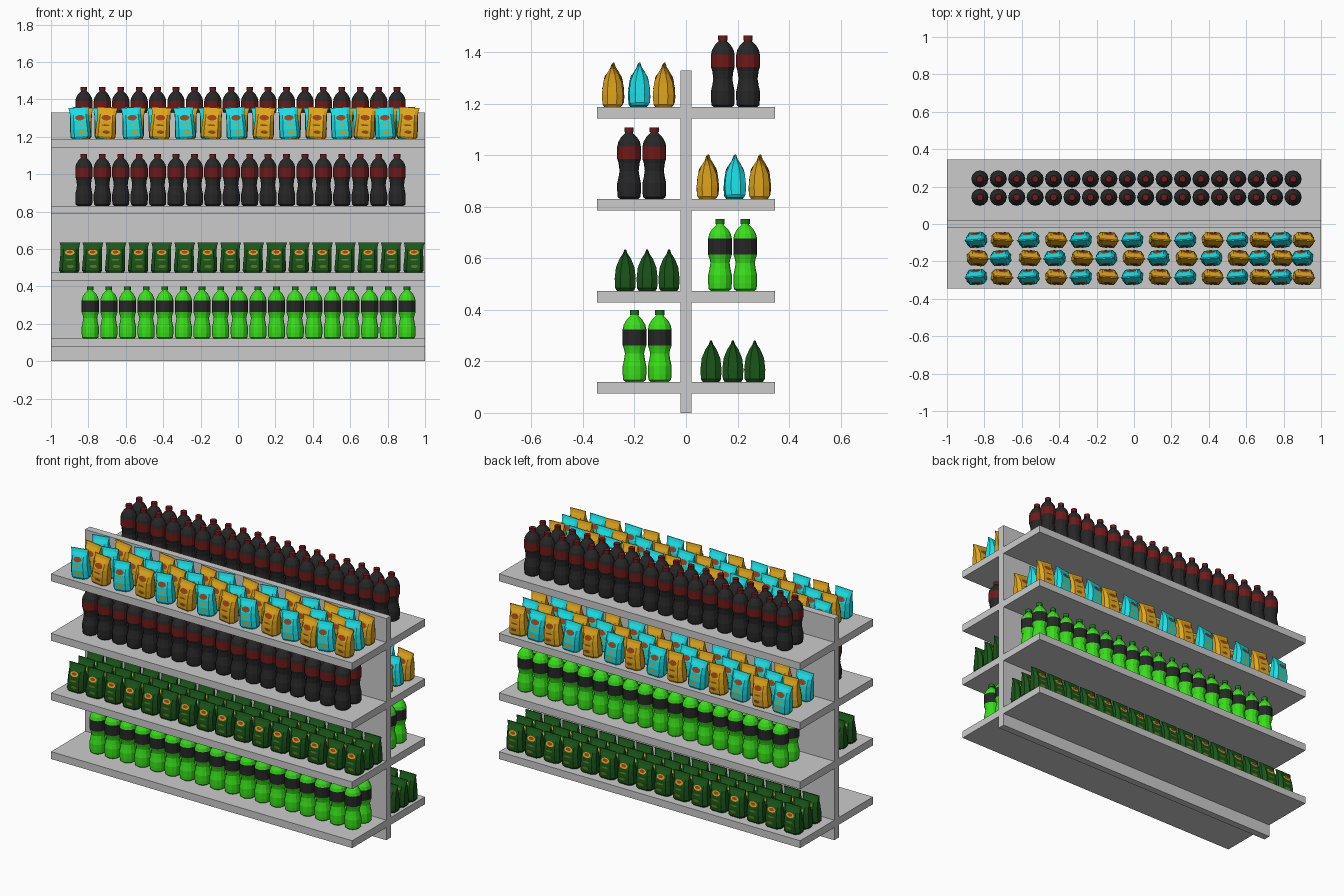
import bpy, bmesh, math

if "Cube" in bpy.data.objects:
    bpy.data.objects.remove(bpy.data.objects["Cube"])

def material(name, rgb):
    m = bpy.data.materials.new(name)
    m.diffuse_color = (*rgb, 1)
    m.use_nodes = True
    m.node_tree.nodes["Principled BSDF"].inputs["Base Color"].default_value = m.diffuse_color
    return m

def add(name, mesh, loc=(0, 0, 0), rot=(0, 0, 0)):
    ob = bpy.data.objects.new(name, mesh)
    ob.location, ob.rotation_euler = loc, rot
    bpy.context.collection.objects.link(ob)
    return ob

def box(name, lo, hi):
    bm = bmesh.new()
    bmesh.ops.create_cube(bm, size=1)
    for v in bm.verts:
        v.co = [l + (c + 0.5) * (h - l) for c, l, h in zip(v.co, lo, hi)]
    me = bpy.data.meshes.new(name)
    bm.to_mesh(me)
    return add(name, me)

def loft(bm, rings, slots):
    """Bridge closed rings of points, one material slot per band, capped ends."""
    loops = [[bm.verts.new(p) for p in r] for r in rings]
    n = len(loops[0])
    for a, b, s in zip(loops, loops[1:], slots):
        for i in range(n):
            j = (i + 1) % n
            bm.faces.new((a[i], a[j], b[j], b[i])).material_index = s
    bm.faces.new(loops[0][::-1]).material_index = slots[0]
    bm.faces.new(loops[-1]).material_index = slots[-1]

def finish(bm, name, mats):
    me = bpy.data.meshes.new(name)
    bm.to_mesh(me)
    for m in mats:
        me.materials.append(m)
    return me

def bottle(name, label_z, mats):
    # radius, height, material of the band above (0 body, 1 label, 2 cap)
    prof = [(.034, 0, 0), (.044, .008, 0), (.046, .03, 0), (.046, .062, 0), (.041, .085, 0),
            (.037, .11, 0), (.041, label_z - .015, 0), (.046, label_z, 1), (.046, .204, 0),
            (.042, .222, 0), (.031, .241, 0), (.016, .256, 0), (.015, .26, 2),
            (.018, .26, 2), (.018, .279, 2)]
    n = 12
    rings = [[(r * math.cos(2 * math.pi * i / n), r * math.sin(2 * math.pi * i / n), z)
              for i in range(n)] for r, z, s in prof]
    bm = bmesh.new()
    loft(bm, rings, [p[2] for p in prof[:-1]])
    return finish(bm, name, mats)

# height, half width, half depth of the bag's cross-sections
BAG = [(0, .046, .032), (.012, .054, .039), (.05, .053, .041), (.095, .050, .036),
       (.13, .049, .022), (.15, .051, .009), (.167, .056, .003)]

def bag_depth(z):
    for (z0, _, d0), (z1, _, d1) in zip(BAG, BAG[1:]):
        if z <= z1:
            return d0 + (d1 - d0) * (z - z0) / (z1 - z0)

def bag(name, mats):
    bm = bmesh.new()
    octagon = [(1, -.45), (1, .45), (.68, 1), (-.68, 1), (-1, .45), (-1, -.45), (-.68, -1), (.68, -1)]
    loft(bm, [[(w * x, d * y, z) for x, y in octagon] for z, w, d in BAG], [0] * (len(BAG) - 1))
    # plain oval patches on both faces: x, z, half width, half height, slot, lift
    for cx, cz, rx, rz, slot, lift in [(0, .112, .026, .015, 1, .0025), (0, .114, .016, .008, 2, .004),
                                       (0, .072, .022, .005, 3, .002), (.006, .035, .02, .009, 3, .002)]:
        for side in (-1, 1):
            pts = [(cx + rx * math.cos(a * math.pi / 5), cz + rz * math.sin(a * math.pi / 5)) for a in range(10)]
            ring = [bm.verts.new((x, side * (bag_depth(z) + lift), z)) for x, z in pts]
            mid = bm.verts.new((cx, side * (bag_depth(cz) + lift), cz))
            for i in range(10):
                f = (mid, ring[i], ring[(i + 1) % 10])
                bm.faces.new(f if side < 0 else f[::-1]).material_index = slot
    return finish(bm, name, mats)

def array(ob, count, step):
    m = ob.modifiers.new("row", "ARRAY")
    m.use_relative_offset, m.use_constant_offset = False, True
    m.count, m.constant_offset_displace = count, step

# shelf unit
box("back_panel", (-1, -.022, 0), (1, .022, 1.33))
TOPS = [.12, .473, .83, 1.187]
for i, z in enumerate(TOPS):
    for side, y0, y1 in (("front", -.345, -.022), ("back", .022, .345)):
        box(f"shelf_{side}_{i + 1}", (-1, y0, z - .044), (1, y1, z))

# colours
black = material("black", (.02, .02, .02))
dark_red = material("dark_red", (.16, .01, .01))
lime = material("lime", (.04, .75, .01))
cap_green = material("cap_green", (.01, .2, .01))
cyan = material("cyan", (.01, .75, .8))
orange = material("orange", (.75, .38, .01))
forest = material("forest_green", (.01, .09, .01))
red = material("red", (.5, .03, .01))
brown = material("brown", (.25, .08, .01))
gold = material("gold", (.6, .35, .02))
olive = material("olive", (.12, .2, .01))

# bottles
dark_bottle = bottle("dark_bottle", .156, (black, dark_red, dark_red))
lime_bottle = bottle("lime_bottle", .142, (lime, black, cap_green))
for name, me, x, y, level, dx in [("dark_bottles_top", dark_bottle, -.824, .143, 3, .0985),
                                  ("dark_bottles_front", dark_bottle, -.824, -.221, 2, .0985),
                                  ("lime_bottles_back", lime_bottle, -.79, .132, 1, .0996),
                                  ("lime_bottles_front", lime_bottle, -.79, -.2, 0, .0996)]:
    ob = add(name, me, (x, y, TOPS[level]))
    array(ob, 18, (dx, 0, 0))
    array(ob, 2, (0, .098, 0))

# green snack bags
green_bag = bag("green_bag", (forest, gold, red, olive))
for v in green_bag.vertices:
    v.co.x += .03 * v.co.z
    v.co.z *= .97
for name, y, level in (("green_bags_front", -.236, 1), ("green_bags_back", .097, 0)):
    ob = add(name, green_bag, (-.903, y, TOPS[level]))
    array(ob, 16, (.1227, 0, 0))
    array(ob, 3, (0, .085, 0))

# cyan and orange snack bags, checkered and leaning alternately
mixed = [bag("cyan_bag", (cyan, brown, red, orange)), bag("orange_bag", (orange, brown, red, brown))]
XS = [-.84, -.71, -.56, -.42, -.28, -.145, -.005, .135, .278, .417, .556, .674, .79, .904]
for side, ys, level in (("top", (-.283, -.182, -.085), 3), ("back", (.085, .19, .287), 2)):
    for r, y in enumerate(ys):
        for c, x in enumerate(XS):
            k = (r + c) % 2
            lean = math.radians(-4 if k == 0 else 4)
            add(f"snack_bag_{side}_{r + 1}_{c + 1}", mixed[k], (x, y, TOPS[level] + .003), (0, lean, -lean))
